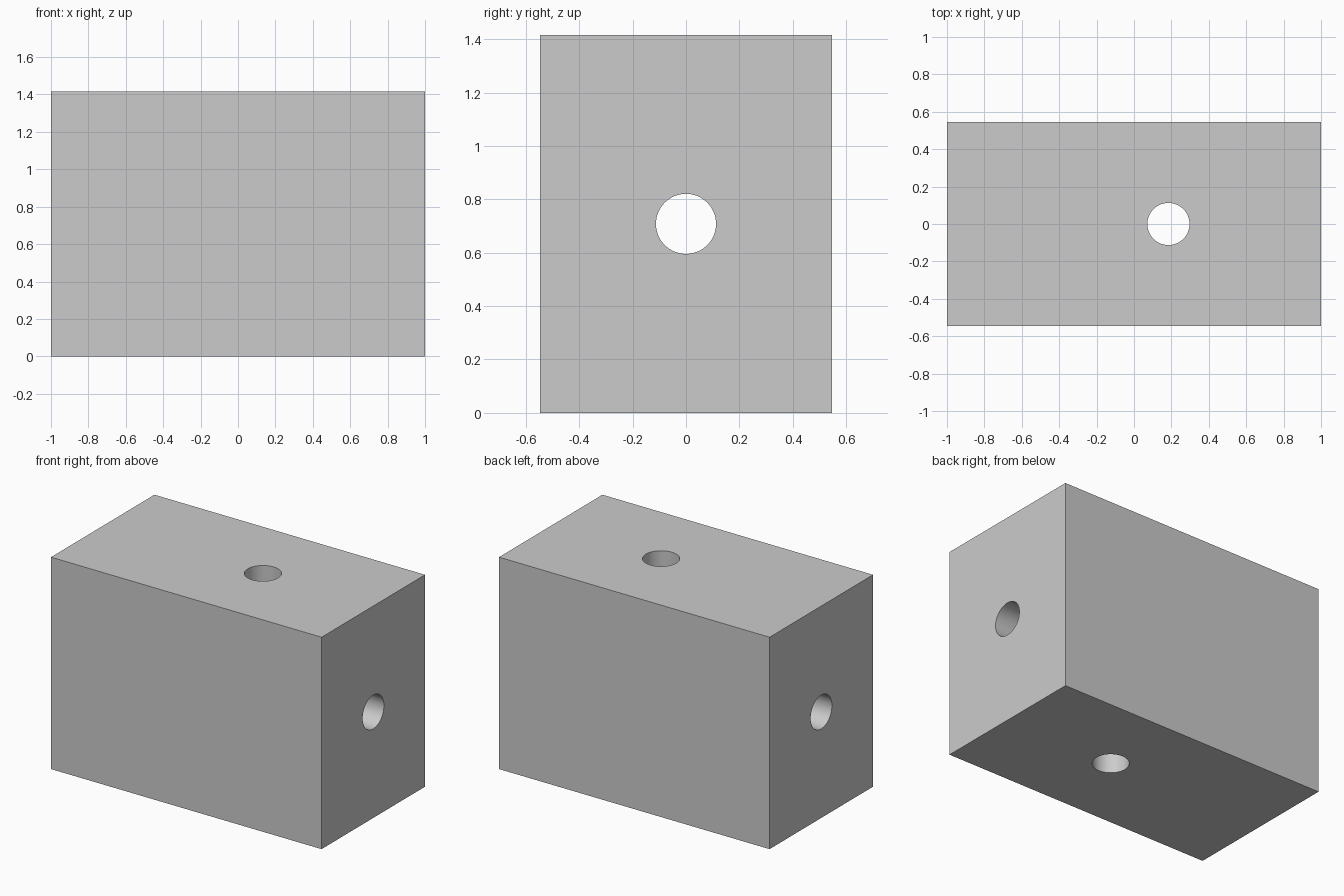
import bpy
from math import pi

if "Cube" in bpy.data.objects:
    bpy.data.objects.remove(bpy.data.objects["Cube"])

W, D, H = 2.0, 1.092, 1.416   # block size
R = 0.1125                    # bore radius

# Solid block
bpy.ops.mesh.primitive_cube_add(size=1, location=(0, 0, H / 2))
block = bpy.context.object
block.name = "drilled_block"
block.scale = (W, D, H)
bpy.ops.object.transform_apply(location=True, rotation=True, scale=True)


def drill(name, location, rotation):
    """Cut a straight through bore into the block."""
    bpy.ops.mesh.primitive_cylinder_add(vertices=64, radius=R, depth=3,
                                        location=location, rotation=rotation)
    cutter = bpy.context.object
    cutter.name = name
    cutter.hide_render = True
    bpy.context.view_layer.objects.active = block
    mod = block.modifiers.new(name, 'BOOLEAN')
    mod.operation = 'DIFFERENCE'
    mod.solver = 'EXACT'
    mod.object = cutter
    bpy.ops.object.modifier_apply(modifier=mod.name)
    bpy.data.objects.remove(cutter)


# Lengthwise bore and vertical bore, crossing inside the block
drill("lengthwise_bore", (0, 0, H / 2), (0, pi / 2, 0))
drill("vertical_bore", (0.184, 0, H / 2), (0, 0, 0))

# Smooth bore walls, sharp edges
bpy.ops.object.select_all(action='DESELECT')
block.select_set(True)
bpy.context.view_layer.objects.active = block
bpy.ops.object.shade_smooth_by_angle()
